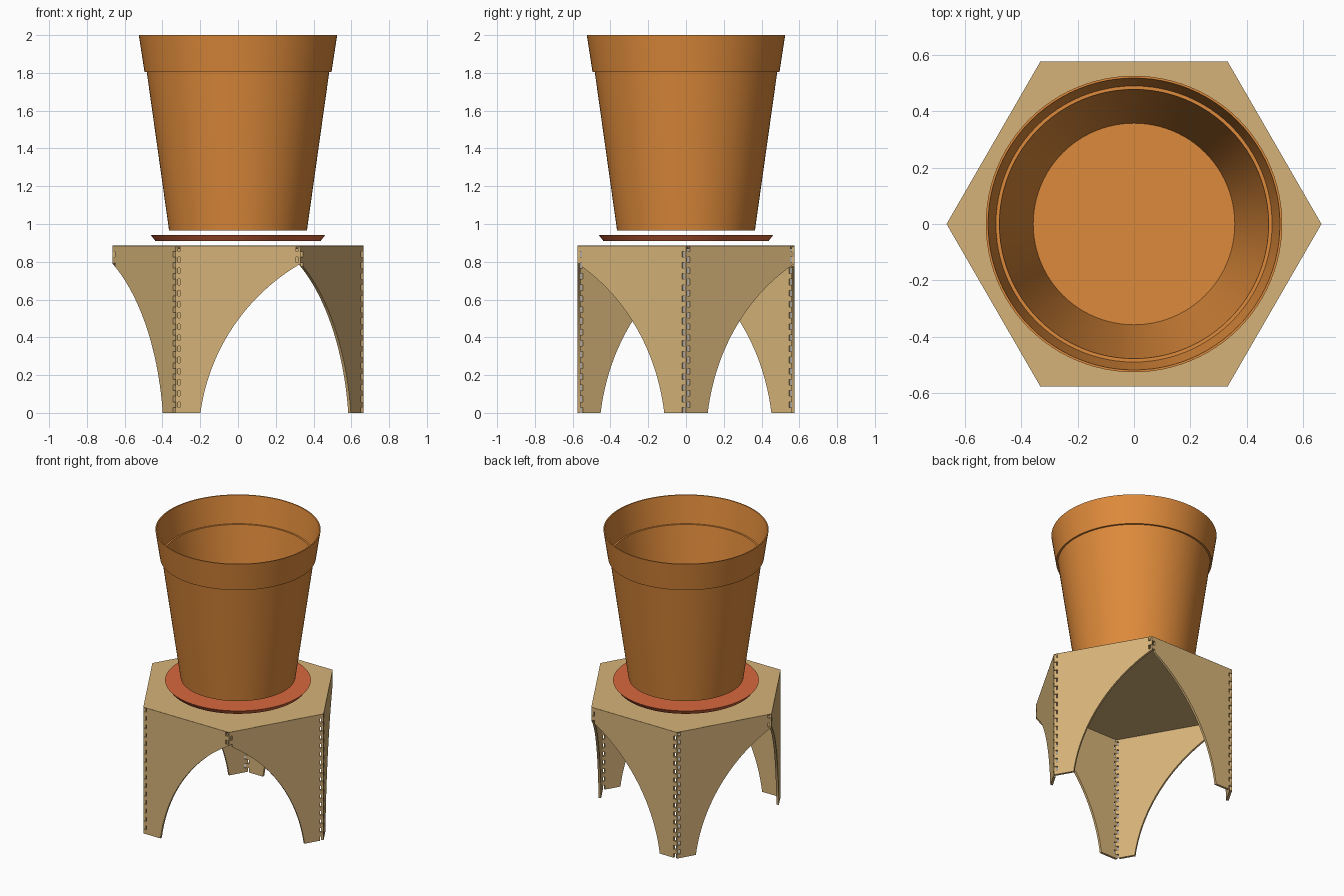
import bpy, bmesh, math
from mathutils import Vector

if "Cube" in bpy.data.objects:
    bpy.data.objects.remove(bpy.data.objects["Cube"])


def material(name, rgb):
    m = bpy.data.materials.new(name)
    m.diffuse_color = (*rgb, 1)
    m.use_nodes = True
    m.node_tree.nodes["Principled BSDF"].inputs["Base Color"].default_value = m.diffuse_color
    return m


WOOD = material("light_wood", (0.67, 0.45, 0.19))
POT = material("terracotta_orange", (0.73, 0.255, 0.043))
SAUCER = material("terracotta_red", (0.68, 0.14, 0.047))


def finish(name, bm, mat, smooth=False):
    bmesh.ops.recalc_face_normals(bm, faces=bm.faces)
    me = bpy.data.meshes.new(name)
    bm.to_mesh(me)
    bm.free()
    me.materials.append(mat)
    if smooth:
        me.shade_smooth()
        me.set_sharp_from_angle(angle=math.radians(30))
    ob = bpy.data.objects.new(name, me)
    bpy.context.collection.objects.link(ob)
    return ob


def lathe(name, profile, mat, n=96, smooth=True):
    """Closed solid from (radius, z) rings, capped at both ends."""
    bm = bmesh.new()
    rings = [[bm.verts.new((r * math.cos(2 * math.pi * i / n),
                            r * math.sin(2 * math.pi * i / n), z))
              for i in range(n)] for r, z in profile]
    for a, b in zip(rings, rings[1:]):
        for i in range(n):
            j = (i + 1) % n
            bm.faces.new((a[i], a[j], b[j], b[i]))
    bm.faces.new(rings[0])
    bm.faces.new(rings[-1])
    return finish(name, bm, mat, smooth)


# Stand dimensions
L = 0.664          # hexagon side and corner radius
TOP = 0.8845
THICK = 0.016
DEPTH = 0.025      # finger joint depth
SLOTS = 30
STEP = TOP / SLOTS
CU, CZ, R = 1.205, -0.147, 1.082   # circle of the arch cut


def panel_outline(parity):
    """(u, z) outline, u running from the leg corner to the arch corner."""
    def inset(k):
        return 0 if k % 2 == parity else DEPTH

    pts = []
    # finger joints down the leg corner
    for k in reversed(range(SLOTS)):
        pts += [(inset(k), (k + 1) * STEP), (inset(k), k * STEP)]
    # arch cut
    k0 = int(0.787 / STEP)
    u_end = L - inset(k0)
    u0 = CU - math.sqrt(R * R - CZ * CZ)
    a0 = math.atan2(-CZ, u0 - CU)
    a1 = math.acos((u_end - CU) / R)
    for i in range(33):
        a = a0 + (a1 - a0) * i / 32
        pts.append((CU + R * math.cos(a), CZ + R * math.sin(a)))
    # short finger joint at the arch corner
    for k in range(k0, SLOTS):
        if k > k0:
            pts.append((L - inset(k), k * STEP))
        pts.append((L - inset(k), (k + 1) * STEP))
    return pts


# Six side panels, legs on every second corner
corners = [Vector((L * math.cos(math.pi * i / 3), L * math.sin(math.pi * i / 3), 0))
           for i in range(6)]
for i in range(6):
    a, b = corners[i], corners[(i + 1) % 6]
    leg, arch = (a, b) if i % 2 == 0 else (b, a)
    along = (arch - leg).normalized()
    inward = -(a + b).normalized()
    bm = bmesh.new()
    face = bm.faces.new([bm.verts.new(leg + along * u + Vector((0, 0, z)))
                         for u, z in panel_outline(i % 2)])
    ext = bmesh.ops.extrude_face_region(bm, geom=[face], use_keep_orig=True)
    moved = [v for v in ext["geom"] if isinstance(v, bmesh.types.BMVert)]
    bmesh.ops.translate(bm, verts=moved, vec=inward * THICK)
    finish(f"stand_panel_{i + 1}", bm, WOOD)

# Hexagonal stand top
lathe("stand_top", [(L - 0.016, 0.868), (L, 0.885)], WOOD, n=6, smooth=False)

# Saucer floating above the stand
lathe("saucer", [(0.438, 0.911), (0.463, 0.943)], SAUCER)

# Thin-walled pot with a stepped lip
lathe("flower_pot", [
    (0.365, 0.966), (0.483, 1.804), (0.495, 1.804), (0.525, 2.0),
    (0.517, 2.0), (0.489, 1.812), (0.477, 1.812), (0.357, 0.976)], POT)
